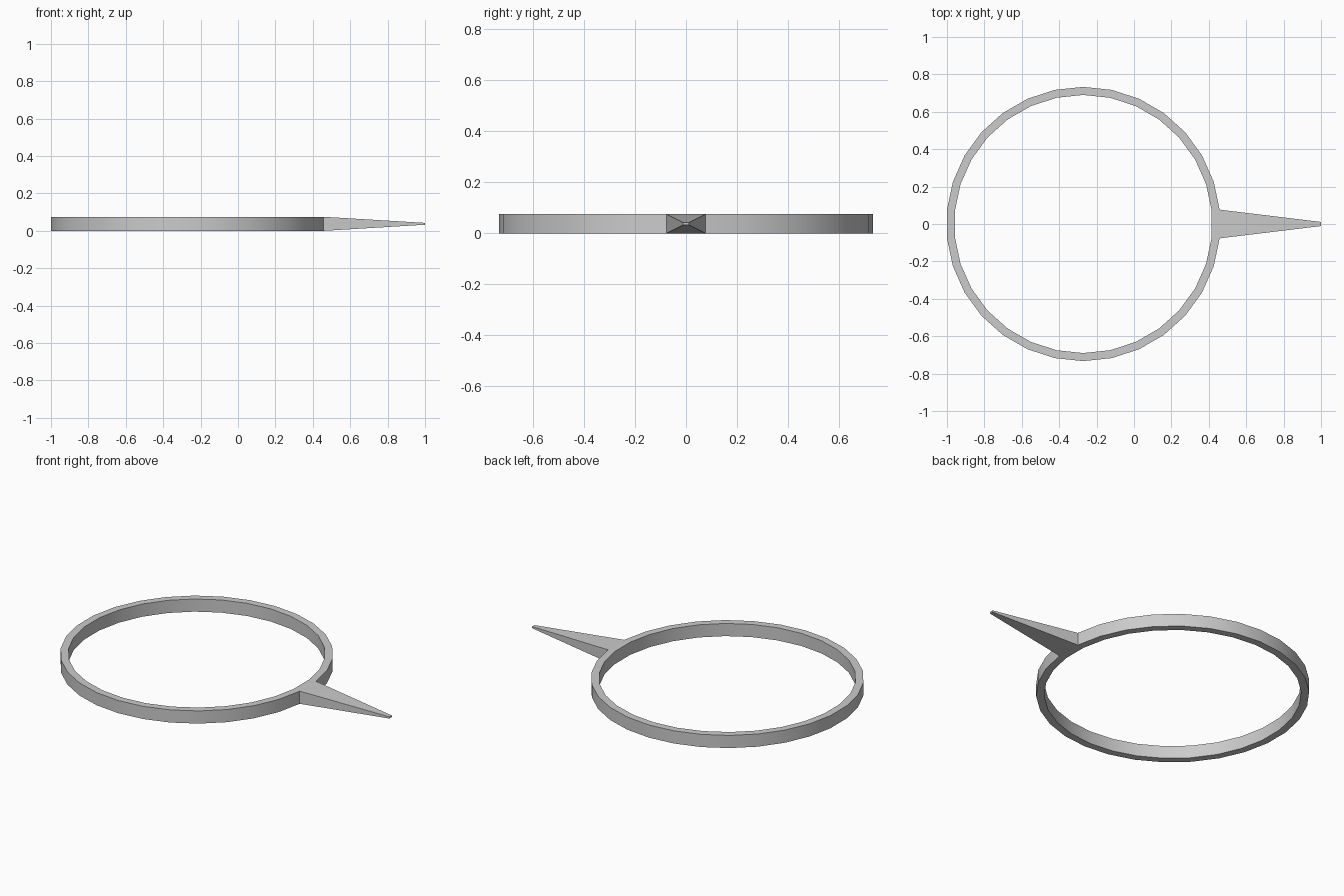
import bpy, bmesh, math

if "Cube" in bpy.data.objects:
    bpy.data.objects.remove(bpy.data.objects["Cube"])

SIDES = 30
R_OUT, R_IN, HEIGHT = 0.733, 0.690, 0.075
CX = -1 + R_OUT * math.cos(math.pi / SIDES)   # flat left side touches x = -1

bm = bmesh.new()


def loop(radius, z):
    return [bm.verts.new((CX + radius * math.cos((i - 0.5) * math.tau / SIDES),
                          radius * math.sin((i - 0.5) * math.tau / SIDES), z))
            for i in range(SIDES)]


# Ring: four loops joined into a rectangular band
loops = [loop(R_OUT, 0), loop(R_OUT, HEIGHT), loop(R_IN, HEIGHT), loop(R_IN, 0)]
outer_faces = []
for k in range(4):
    a, b = loops[k], loops[(k + 1) % 4]
    for i in range(SIDES):
        j = (i + 1) % SIDES
        face = bm.faces.new((a[i], a[j], b[j], b[i]))
        if k == 0:
            outer_faces.append(face)

# Spike: the +x outer face extruded and tapered to a small blunt tip
tip = bmesh.ops.extrude_discrete_faces(bm, faces=[outer_faces[0]])["faces"][0]
for v in tip.verts:
    v.co.x = 1.0
    v.co.y = math.copysign(0.011, v.co.y)
    v.co.z = HEIGHT / 2 + (0.005 if v.co.z > HEIGHT / 2 else -0.005)

bmesh.ops.recalc_face_normals(bm, faces=bm.faces)
mesh = bpy.data.meshes.new("spiked_ring")
bm.to_mesh(mesh)
bm.free()
ring = bpy.data.objects.new("spiked_ring", mesh)
bpy.context.collection.objects.link(ring)

# Smooth around the band, sharp at its rims
bpy.context.view_layer.objects.active = ring
ring.select_set(True)
bpy.ops.object.shade_smooth_by_angle(angle=math.radians(30))
